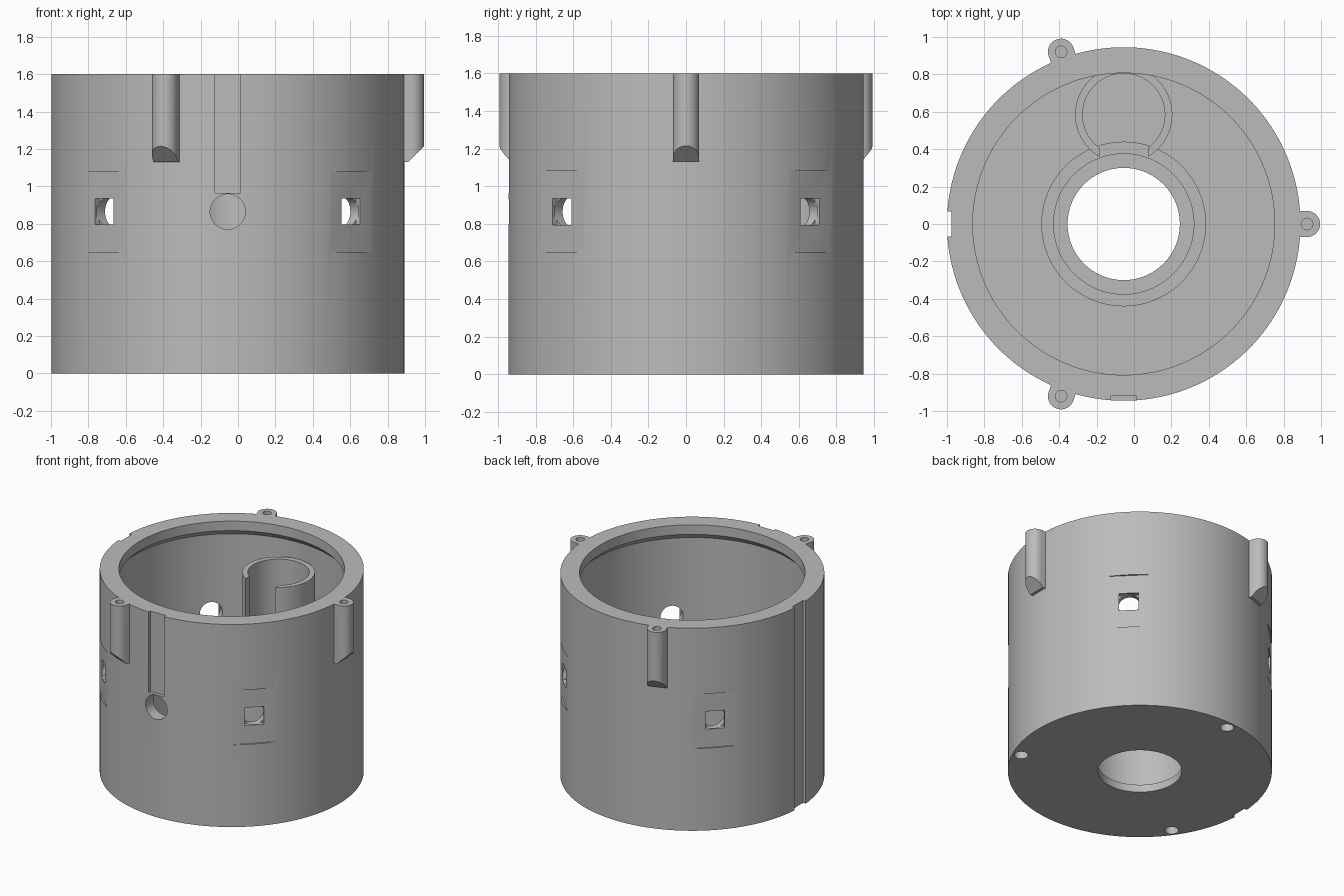
import bpy, bmesh
from math import radians, cos, sin, pi
from mathutils import Matrix, Vector

CX = -0.055          # housing axis offset in x
R, H = 0.945, 1.6    # outer radius and height
MID = 0.865          # height of the side openings

if "Cube" in bpy.data.objects:
    bpy.data.objects.remove(bpy.data.objects["Cube"], do_unlink=True)

grey = bpy.data.materials.new("plain_grey")
grey.use_nodes = True
grey.diffuse_color = (0.5, 0.5, 0.5, 1)
grey.node_tree.nodes["Principled BSDF"].inputs["Base Color"].default_value = (0.5, 0.5, 0.5, 1)


def make(name, bm):
    bmesh.ops.recalc_face_normals(bm, faces=bm.faces)
    mesh = bpy.data.meshes.new(name)
    bm.to_mesh(mesh)
    bm.free()
    mesh.materials.append(grey)
    ob = bpy.data.objects.new(name, mesh)
    bpy.context.collection.objects.link(ob)
    return ob


def lathe(name, profile, x, y, steps):
    """Closed (radius, z) profile turned about a vertical axis."""
    bm = bmesh.new()
    verts = [bm.verts.new((r, 0, z)) for r, z in profile]
    edges = [bm.edges.new((a, b)) for a, b in zip(verts, verts[1:] + verts[:1])]
    bmesh.ops.spin(bm, geom=verts + edges, axis=(0, 0, 1), cent=(0, 0, 0),
                   angle=2 * pi, steps=steps, use_duplicate=False)
    bmesh.ops.remove_doubles(bm, verts=bm.verts, dist=1e-4)
    bmesh.ops.translate(bm, verts=bm.verts, vec=(x, y, 0))
    return make(name, bm)


def radial(angle):
    """Frame whose local x points outward from the housing axis."""
    return Matrix.Translation((CX, 0, 0)) @ Matrix.Rotation(radians(angle), 4, "Z")


def box(frame, x, y, z):
    bm = bmesh.new()
    bmesh.ops.create_cube(bm, size=1)
    lo, hi = Vector((x[0], y[0], z[0])), Vector((x[1], y[1], z[1]))
    fit = Matrix.Translation((lo + hi) / 2) @ Matrix.Diagonal((*(hi - lo), 1))
    bmesh.ops.transform(bm, verts=bm.verts, matrix=frame @ fit)
    return make("cutter", bm)


def drill(frame, r, centre, depth, sideways=False, sides=32):
    bm = bmesh.new()
    turn = Matrix.Rotation(pi / 2, 4, "Y") if sideways else Matrix()
    bmesh.ops.create_cone(bm, cap_ends=True, segments=sides, radius1=r, radius2=r,
                          depth=depth, matrix=frame @ Matrix.Translation(centre) @ turn)
    return make("cutter", bm)


def cut(ob, cutters):
    """Subtract each cutter, keep the finished mesh and drop the cutters."""
    for c in cutters:
        mod = ob.modifiers.new("cut", "BOOLEAN")
        mod.operation, mod.solver, mod.object = "DIFFERENCE", "EXACT", c
    bpy.context.view_layer.update()
    deps = bpy.context.evaluated_depsgraph_get()
    mesh = bpy.data.meshes.new_from_object(ob.evaluated_get(deps))
    ob.modifiers.clear()
    ob.data = mesh
    for c in cutters:
        bpy.data.objects.remove(c, do_unlink=True)


# Housing: floor with bearing seat, wall and overhanging lip
housing = lathe("housing", [
    (0.3, 0), (R, 0), (R, H), (0.807, H), (0.807, 1.525), (0.85, 1.48),
    (0.85, 0.1), (0.44, 0.1), (0.44, 0.4), (0.375, 0.4), (0.375, 0.06), (0.3, 0.06),
], CX, 0, 160)

cutters = []
# Four side windows: shallow flat, square pocket, round bore
for a in (45, 135, 225, 315):
    f = radial(a)
    cutters += [
        box(f, (0.932, 1.1), (-0.2, 0.2), (0.65, 1.08)),
        box(f, (0.9, 1.1), (-0.07, 0.07), (MID - 0.07, MID + 0.07)),
        drill(f, 0.082, (0.87, 0, MID), 0.1, True),
    ]
# Front cable hole with its channel, and the full-height key slot
front = radial(-90)
cutters += [
    drill(front, 0.094, (0.9, 0, MID), 0.3, True, 48),
    box(front, (0.919, 1.1), (-0.068, 0.068), (0.965, 1.7)),
    box(radial(180), (0.92, 1.1), (-0.068, 0.068), (-0.1, 1.7)),
]
# Screw holes in the underside
cutters += [drill(radial(a), 0.05, (0.88, 0, 0.1), 0.4) for a in (95, 215, 335)]
cut(housing, cutters)

# Inner tube, open towards the axis
tube = lathe("inner_tube", [(0.22, 0.08), (0.26, 0.08), (0.26, 1.35), (0.22, 1.35)], CX, 0.585, 64)
cut(tube, [box(radial(90), (0.2, 0.5), (-0.13, 0.13), (0, 1.5))])

# Mounting lugs: rounded post, sloped foot, screw hole
lugs = []
for name, a in (("left_lug", 0), ("back_lug", 110), ("front_lug", -110)):
    bm = bmesh.new()
    arc = [radians(-90 + 180 * i / 20) for i in range(21)]
    outline = [(0.935, -0.07)] + [(0.98 + 0.07 * cos(t), 0.07 * sin(t)) for t in arc] + [(0.935, 0.07)]
    face = bm.faces.new([bm.verts.new((x, y, 1.13)) for x, y in outline])
    top = bmesh.ops.extrude_face_region(bm, geom=[face])["geom"]
    bmesh.ops.translate(bm, verts=[v for v in top if isinstance(v, bmesh.types.BMVert)],
                        vec=(0, 0, H - 1.13))
    sliced = bmesh.ops.bisect_plane(bm, geom=bm.verts[:] + bm.edges[:] + bm.faces[:],
                                    plane_co=(1.05, 0, 1.215), plane_no=(1, 0, -1),
                                    clear_outer=True)["geom_cut"]
    bmesh.ops.holes_fill(bm, edges=[e for e in sliced if isinstance(e, bmesh.types.BMEdge)])
    bmesh.ops.transform(bm, verts=bm.verts, matrix=radial(a))
    lug = make(name, bm)
    cut(lug, [drill(radial(a), 0.031, (0.98, 0, H), 0.6, sides=24)])
    lugs.append(lug)

# Smooth curved walls, crisp edges
bpy.ops.object.select_all(action="DESELECT")
for ob in [housing, tube] + lugs:
    ob.select_set(True)
bpy.context.view_layer.objects.active = housing
bpy.ops.object.shade_smooth_by_angle(angle=radians(30))
